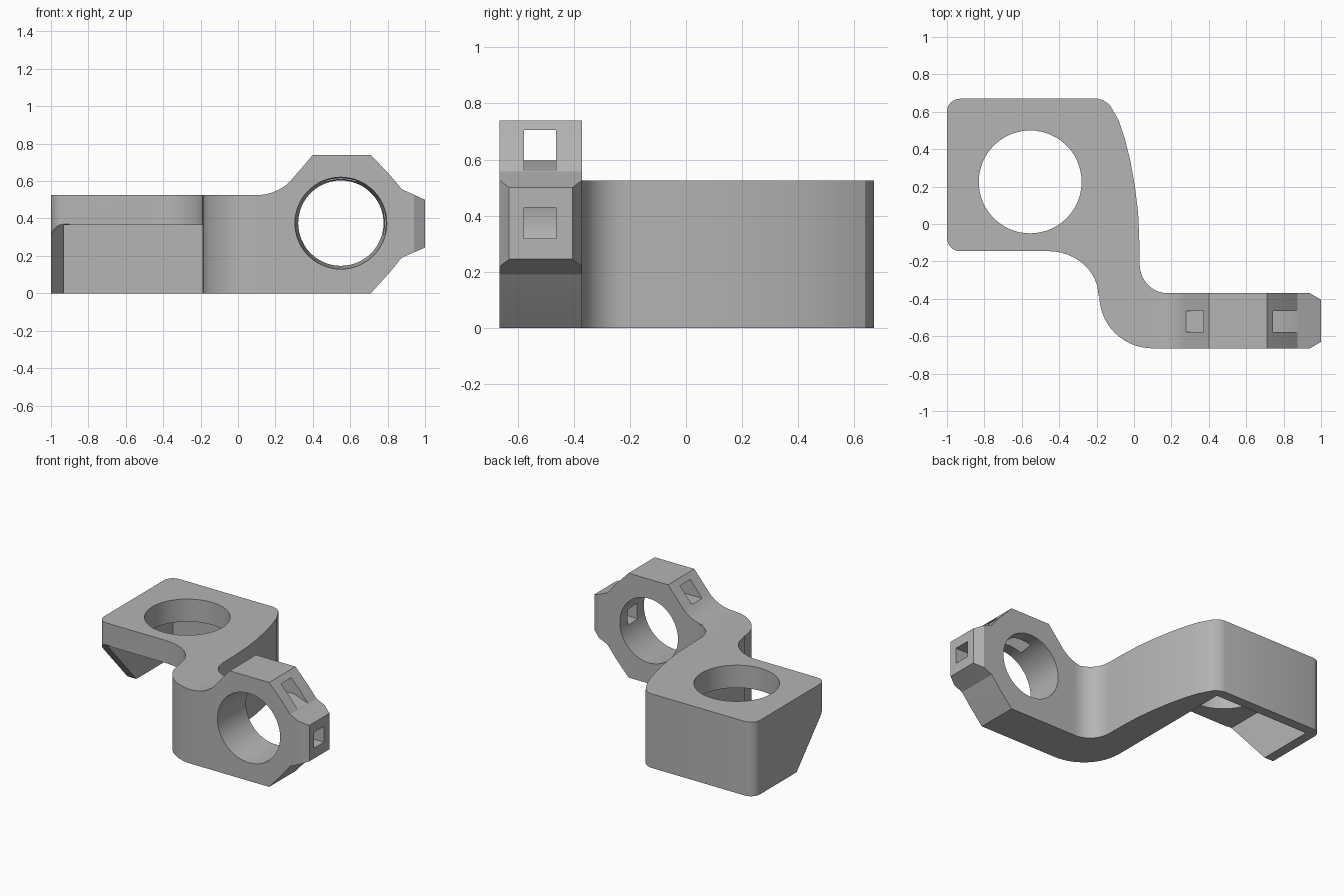
import bpy, bmesh, math
from mathutils import Vector

cube = bpy.data.objects.get("Cube")
if cube:
    bpy.data.objects.remove(cube, do_unlink=True)

grey = bpy.data.materials.new("plain_grey")
grey.use_nodes = True
COLOUR = (0.46, 0.46, 0.46, 1)
grey.diffuse_color = COLOUR
grey.node_tree.nodes["Principled BSDF"].inputs["Base Color"].default_value = COLOUR


def arc(cx, cy, rx, ry, start, end, n=10):
    """Points on an elliptical arc, angles in degrees."""
    angles = [math.radians(start + (end - start) * i / n) for i in range(n + 1)]
    return [(cx + rx * math.cos(a), cy + ry * math.sin(a)) for a in angles]


def prism(name, pts, axis, lo, hi, end_pts=None):
    """Extrude a 2D profile along an axis; end_pts gives a tapered far end."""
    place = {
        "x": lambda p, d: Vector((d, p[0], p[1])),
        "y": lambda p, d: Vector((p[0], d, p[1])),
        "z": lambda p, d: Vector((p[0], p[1], d)),
    }[axis]
    bm = bmesh.new()
    a = [bm.verts.new(place(p, lo)) for p in pts]
    b = [bm.verts.new(place(p, hi)) for p in (end_pts or pts)]
    bm.faces.new(a)
    bm.faces.new(b[::-1])
    for i in range(len(a)):
        j = (i + 1) % len(a)
        bm.faces.new((a[i], b[i], b[j], a[j]))
    bmesh.ops.recalc_face_normals(bm, faces=bm.faces)
    mesh = bpy.data.meshes.new(name)
    bm.to_mesh(mesh)
    bm.free()
    mesh.materials.append(grey)
    obj = bpy.data.objects.new(name, mesh)
    bpy.context.collection.objects.link(obj)
    return obj


def box(x0, x1, y0, y1):
    return [(x0, y0), (x1, y0), (x1, y1), (x0, y1)]


def combine(target, tool, operation="DIFFERENCE"):
    """Apply a boolean and remove the tool."""
    mod = target.modifiers.new(operation.lower(), "BOOLEAN")
    mod.operation = operation
    mod.solver = "EXACT"
    mod.object = tool
    bpy.context.view_layer.objects.active = target
    bpy.ops.object.modifier_apply(modifier=mod.name)
    bpy.data.objects.remove(tool, do_unlink=True)


FRONT, REAR = -0.665, -0.37   # clamp block depth
TOP, UNDER = 0.525, 0.365     # plate top and underside

# Plate and S-shaped arm, seen in plan
outline = (
    arc(-0.93, 0.6, 0.07, 0.07, 180, 90, 6)
    + [(-0.195, 0.67), (-0.165, 0.662), (-0.13, 0.638), (-0.08, 0.55), (-0.05, 0.46),
       (-0.02, 0.34), (0.005, 0.2), (0.022, 0.06), (0.028, -0.08)]
    + arc(0.18, -0.215, 0.15, 0.155, 180, 270)
    + [(0.22, REAR), (0.22, FRONT)]
    + arc(0.1, -0.385, 0.285, 0.28, 270, 180, 14)
    + arc(-0.46, -0.385, 0.27, 0.24, 0, 90, 12)
    + arc(-0.93, -0.075, 0.07, 0.07, 270, 180, 6)
)
bracket = prism("bracket", outline, "z", 0, TOP)

# Open space below the plate, sloped side wall and round plate opening
combine(bracket, prism("cavity", box(-0.93, -0.188, -0.38, 0.6), "z", -0.1, UNDER))
combine(bracket, prism("side_slope", [(-0.3, -0.1), (0.28, -0.1), (-0.145, 0.37), (-0.3, 0.37)],
                       "x", -1.1, -0.9))
combine(bracket, prism("plate_opening", arc(-0.555, 0.225, 0.275, 0.275, 0, 354, 59), "z", -0.1, 1))

# Clamp block, profile seen from the front
block_profile = (
    [(0.1, 0)] + arc(0.1, 0.78, 0.255, 0.255, 270, 315, 8)
    + [(0.4, 0.74), (0.71, 0.74), (0.81, 0.635), (0.875, 0.557), (1, 0.5),
       (1, 0.245), (0.875, 0.19), (0.81, 0.11), (0.71, 0)]
)
clamp = prism("clamp_block", block_profile, "y", FRONT, REAR)

# Chamfered sides of the tip
for edge, inward in ((FRONT, 1), (REAR, -1)):
    wedge = [(0.94, edge), (1.0, edge + 0.035 * inward), (1.06, edge + 0.07 * inward),
             (1.06, edge - 0.1 * inward), (0.94, edge - 0.1 * inward)]
    combine(clamp, prism("tip_chamfer", wedge, "z", -0.1, 1))
combine(bracket, clamp, "UNION")

# Slightly tapered bore
combine(bracket, prism("bore", arc(0.55, 0.375, 0.247, 0.247, 0, 354, 59), "y", FRONT - 0.02,
                       REAR + 0.02, arc(0.55, 0.375, 0.227, 0.227, 0, 354, 59)))

# Square channels over the bore and through the tip
upper = [(0.15, 0.597), (0.765, 0.597), (0.9, 0.55), (0.9, 0.706), (0.15, 0.706)]
combine(bracket, prism("upper_channel", upper, "y", -0.578, -0.464))
combine(bracket, prism("tip_channel", box(0.7, 1.1, 0.318, 0.43), "y", -0.578, -0.464))

# Smooth curved walls, keep crisp edges
bpy.ops.object.select_all(action="DESELECT")
bracket.select_set(True)
bpy.context.view_layer.objects.active = bracket
bpy.ops.object.shade_smooth_by_angle(angle=math.radians(25))
